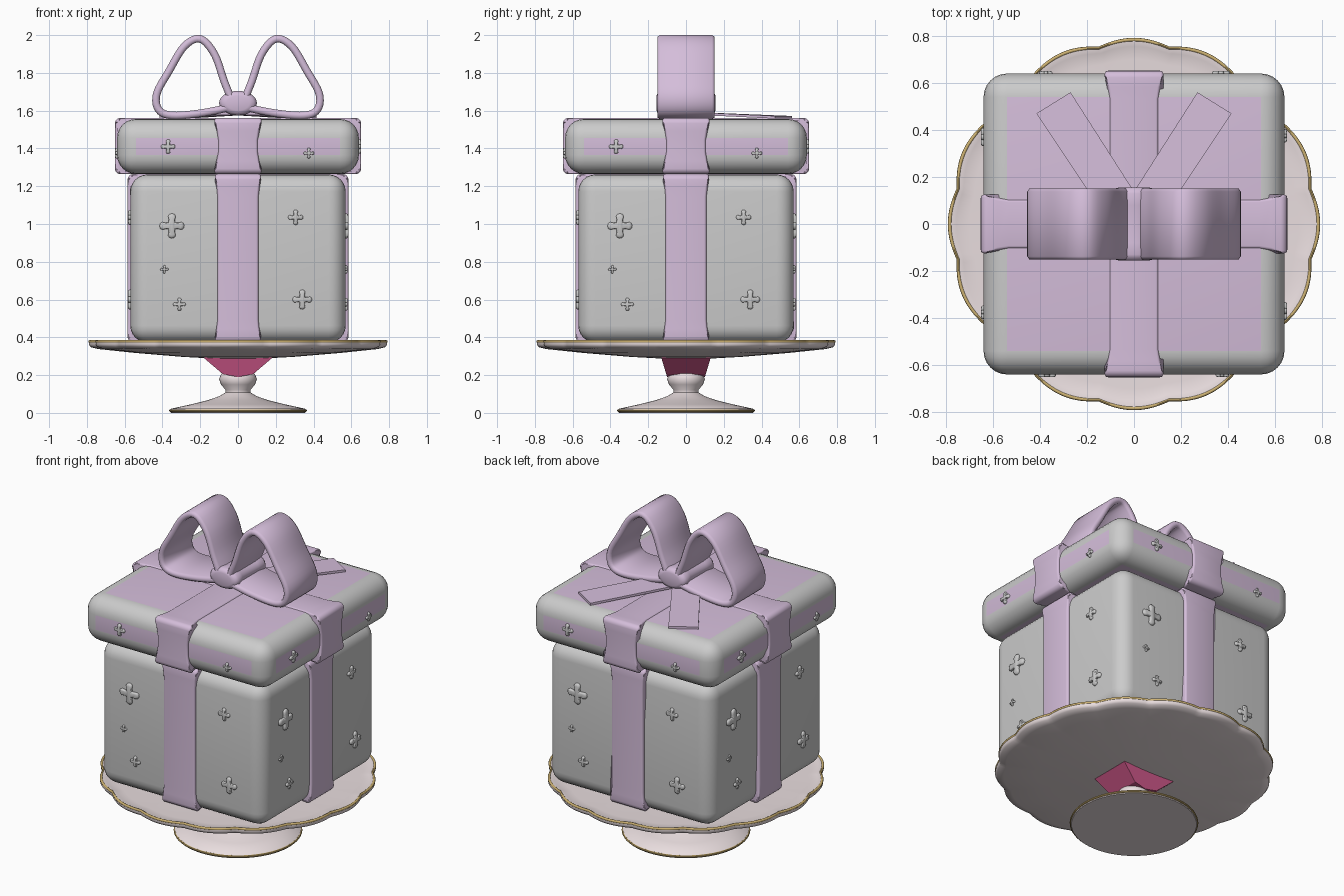
import bpy, bmesh, math
from mathutils import Vector, Matrix

if "Cube" in bpy.data.objects:
    bpy.data.objects.remove(bpy.data.objects["Cube"])


def mat(name, r, g, b):
    m = bpy.data.materials.new(name)
    m.diffuse_color = (r, g, b, 1)
    m.use_nodes = True
    m.node_tree.nodes["Principled BSDF"].inputs["Base Color"].default_value = m.diffuse_color
    return m


LILAC = mat("lilac", 0.66, 0.51, 0.70)
CREAM = mat("cream", 0.82, 0.73, 0.74)
GOLD = mat("gold", 0.62, 0.45, 0.17)
PINK = mat("pink", 0.64, 0.10, 0.26)


def finish(name, bm, mats=(), angle=35):
    bmesh.ops.recalc_face_normals(bm, faces=bm.faces)
    me = bpy.data.meshes.new(name)
    bm.to_mesh(me)
    bm.free()
    for m in mats:
        me.materials.append(m)
    ob = bpy.data.objects.new(name, me)
    bpy.context.collection.objects.link(ob)
    bpy.ops.object.select_all(action='DESELECT')
    ob.select_set(True)
    bpy.context.view_layer.objects.active = ob
    bpy.ops.object.shade_smooth_by_angle(angle=math.radians(angle))
    return ob


def bevel(bm, width, segs, min_angle=40):
    bmesh.ops.recalc_face_normals(bm, faces=bm.faces)
    edges = [e for e in bm.edges if e.is_manifold and e.calc_face_angle() > math.radians(min_angle)]
    bmesh.ops.bevel(bm, geom=edges, offset=width, segments=segs, profile=0.5, affect='EDGES', clamp_overlap=True)


def box(half, z0, z1, width, segs):
    bm = bmesh.new()
    bmesh.ops.create_cube(bm, size=1, matrix=Matrix.Translation((0, 0, (z0 + z1) / 2))
                          @ Matrix.Diagonal((2 * half, 2 * half, z1 - z0, 1)))
    bevel(bm, width, segs)
    return bm


def bridge(bm, rings, caps=True, loop=False):
    """Skin closed rings of points; optionally cap the ends or join last to first."""
    vs = [[bm.verts.new(p) for p in r] for r in rings]
    n = len(vs[0])
    pairs = list(zip(vs, vs[1:])) + ([(vs[-1], vs[0])] if loop else [])
    for a, b in pairs:
        for i in range(n):
            bm.faces.new((a[i], a[(i + 1) % n], b[(i + 1) % n], b[i]))
    if caps and not loop:
        bm.faces.new(vs[0])
        bm.faces.new(vs[-1])


def lathe(name, profile, m, n=64, lobes=0, amp=0.0, loop=False, angle=35):
    rings = []
    for r, z in profile:
        ring = []
        for i in range(n):
            a = 2 * math.pi * i / n
            k = 1 - amp * (1 - abs(math.cos(lobes * a / 2))) * (r / 0.79) ** 6
            ring.append((r * k * math.cos(a), r * k * math.sin(a), z))
        rings.append(ring)
    bm = bmesh.new()
    bridge(bm, rings, loop=loop)
    return finish(name, bm, [m], angle)


def smooth_loop(pts, steps):
    """Closed Catmull-Rom curve through 2D points."""
    p = [Vector(q) for q in pts]
    n, out = len(p), []
    for i in range(n):
        a, b, c, d = (p[(i + k) % n] for k in (-1, 0, 1, 2))
        for s in range(steps):
            t = s / steps
            out.append(0.5 * (2 * b + (c - a) * t + (2 * a - 5 * b + 4 * c - d) * t * t
                              + (3 * b - a - 3 * c + d) * t ** 3))
    return out


def tube_profile(r, z, t):
    return [(r + t * math.cos(k * math.pi / 4), z + t * math.sin(k * math.pi / 4)) for k in range(8)]


# Cake stand: foot with knob, heart-shaped gem, scalloped plate, gold rims
lathe("stand_foot", [(0.355, 0), (0.362, 0.012), (0.355, 0.022), (0.25, 0.045), (0.16, 0.067), (0.1, 0.088),
                     (0.066, 0.108), (0.066, 0.122), (0.09, 0.15), (0.1, 0.18), (0.088, 0.208),
                     (0.05, 0.225)], CREAM, angle=50)
lathe("foot_gold_rim", tube_profile(0.358, 0.012, 0.007), GOLD, loop=True)

bm = bmesh.new()
heart = [(0, 0.19), (0.08, 0.205), (0.18, 0.29), (0.16, 0.32), (-0.16, 0.32), (-0.18, 0.29), (-0.08, 0.205)]
bridge(bm, [[(x, s * (0.10 + 0.3 * (z - 0.19)), z) for x, z in heart] for s in (-1, 1)])
finish("stand_heart_gem", bm, [PINK], 20)

lathe("stand_plate", [(0.12, 0.287), (0.3, 0.297), (0.55, 0.318), (0.74, 0.338), (0.78, 0.348), (0.79, 0.362),
                      (0.787, 0.38), (0.775, 0.382), (0.755, 0.374), (0.7, 0.37), (0.3, 0.37)],
      CREAM, 256, 16, 0.028, angle=50)
lathe("plate_gold_rim", tube_profile(0.784, 0.378, 0.008), GOLD, 256, 16, 0.028, loop=True, angle=50)

# Gift box body, and lid whose flat panels are lilac
finish("box_body", box(0.57, 0.372, 1.262, 0.09, 6))
bm = box(0.64, 1.265, 1.556, 0.1, 6)
for f in bm.faces:
    f.material_index = 1 if f.calc_area() > 0.06 else 0
finish("box_lid", bm, [None, LILAC])


# Ribbons: bands around the box, flared where they turn a corner
def ribbon(name, reach, z0, z1, wide, narrow, turn):
    cz, hz, rad = (z0 + z1) / 2, (z1 - z0) / 2, 0.03
    pts = []
    for q in range(4):
        sx, sz = ((1, 1), (-1, 1), (-1, -1), (1, -1))[q]
        arc = []
        for k in range(5):
            a = math.radians(90 * q + 22.5 * k)
            arc.append((sx * (reach - rad) + rad * math.cos(a), cz + sz * (hz - rad) + rad * math.sin(a), wide))
        zf, mid = min(0.12, hz * 0.8), wide * 0.35 + narrow * 0.65
        side = [(sx * reach, cz + sz * (hz - zf), narrow), (sx * reach, cz + sz * (hz - zf * 0.6), mid)]
        flat = [(sx * (reach - turn * 0.6), cz + sz * hz, mid), (sx * (reach - turn), cz + sz * hz, narrow)]
        pts += side + arc + flat if q % 2 == 0 else flat[::-1] + arc + side[::-1]
    b = bmesh.new()
    bridge(b, [[(s * w, y, z) for y, z, w in pts] for s in (-1, 1)])
    bevel(b, 0.012, 3, 60)
    ob = finish(name + "_front_back", b, [LILAC])
    side_ob = ob.copy()
    side_ob.data = ob.data.copy()
    side_ob.name = name + "_left_right"
    side_ob.rotation_euler.z = math.pi / 2
    bpy.context.collection.objects.link(side_ob)


ribbon("body_ribbon", 0.585, 0.374, 1.264, 0.122, 0.108, 0.12)
ribbon("lid_ribbon", 0.652, 1.264, 1.562, 0.125, 0.104, 0.12)

# Raised four-lobed sparkles, repeated on all four sides
ARM = [(0.27, -0.27), (0.5, -0.25), (0.78, -0.31), (0.94, -0.2), (1, 0), (0.94, 0.2), (0.78, 0.31), (0.5, 0.25)]


def sparkles(name, face, spots):
    b = bmesh.new()
    for side in range(4):
        rot = Matrix.Rotation(side * math.pi / 2, 3, 'Z')
        for cx, cz, r in spots:
            outline = [Matrix.Rotation(k * math.pi / 2, 2) @ Vector(p) for k in range(4) for p in ARM]
            h = 0.006 + 0.14 * r
            rings = [[rot @ Vector((cx + p.x * r * s, -(face + d), cz + p.y * r * s)) for p in outline]
                     for s, d in ((1, -0.012), (1, h * 0.4), (0.92, h * 0.8), (0.75, h))]
            bridge(b, rings)
    finish(name, b, angle=50)


sparkles("body_sparkles", 0.57, [(-0.35, 0.99, 0.066), (0.305, 1.035, 0.04), (-0.39, 0.76, 0.022),
                                 (-0.31, 0.575, 0.034), (0.34, 0.6, 0.052)])
sparkles("lid_sparkles", 0.64, [(-0.37, 1.41, 0.038), (0.375, 1.375, 0.028)])

# Bow: two loops, a knot and two tails lying on the lid
LOOP = [(0.03, 1.635), (0.075, 1.76), (0.125, 1.90), (0.2, 1.98), (0.285, 1.94), (0.365, 1.81),
        (0.43, 1.69), (0.42, 1.605), (0.35, 1.575), (0.21, 1.585), (0.07, 1.612)]
path = smooth_loop(LOOP, 5)
for s, side in ((-1, "left"), (1, "right")):
    bm, rings = bmesh.new(), []
    for i, p in enumerate(path):
        t = (path[(i + 1) % len(path)] - path[i - 1]).normalized()
        nrm = Vector((-t.y, t.x)) * 0.02
        o, n = p + nrm, p - nrm
        rings.append([(s * q.x, y, q.y) for q, y in ((o, -0.138), (o, 0.138), (p.lerp(n, 0.7), 0.152),
                                                     (n, 0.138), (n, -0.138), (p.lerp(n, 0.7), -0.152))])
        rings[-1][2:3] = [(s * q.x, 0.152, q.y) for q in (p.lerp(o, 0.5), p.lerp(n, 0.5))]
        rings[-1][-1:] = [(s * q.x, -0.152, q.y) for q in (p.lerp(n, 0.5), p.lerp(o, 0.5))]
    bridge(bm, rings, loop=True)
    finish("bow_loop_" + side, bm, [LILAC], 65)

    # tail strip, sloping gently down to the lid edge
    bm = bmesh.new()
    corners = [(0.09, 0.05, 1.592), (0.27, 0.56, 1.572), (0.415, 0.47, 1.572), (0.135, 0.05, 1.592)]
    corners[0] = (-0.05 + 0.0, 0.06, 1.592)
    bridge(bm, [[(s * x, y, z - d) for x, y, z in corners] for d in (0, 0.014)])
    finish("bow_tail_" + side, bm, [LILAC])

bm = bmesh.new()
knot = []
for y, k in ((-0.156, 0.6), (-0.15, 0.85), (-0.13, 1), (-0.08, 0.9), (0.08, 0.9), (0.13, 1), (0.15, 0.85), (0.156, 0.6)):
    knot.append([(0.1 * k * math.cos(a), y, 1.64 + 0.065 * k * math.sin(a))
                 for a in (math.pi * i / 16 for i in range(32))])
bridge(bm, knot)
finish("bow_knot", bm, [LILAC], 50)
